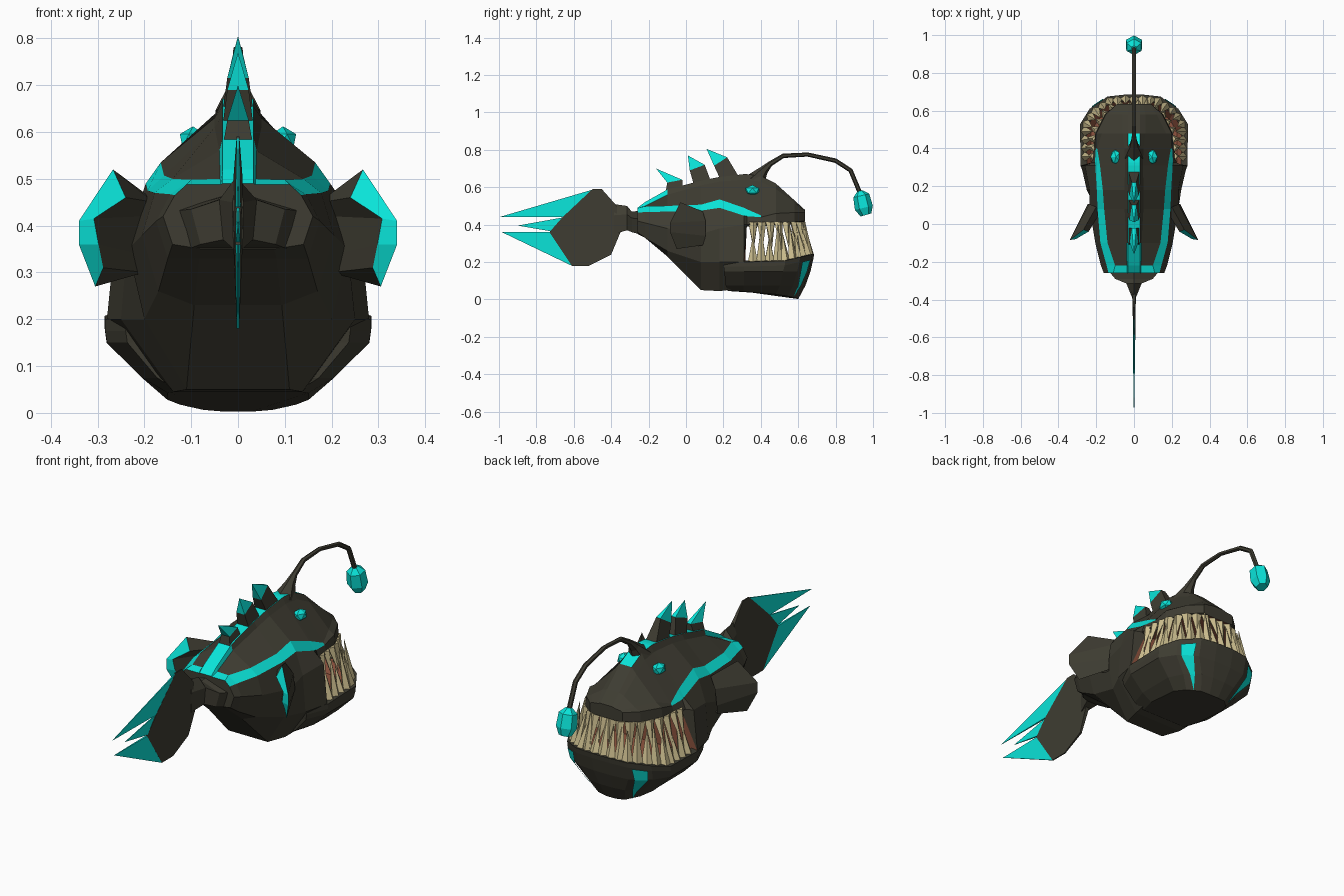
import bpy, bmesh, math, random
from mathutils import Vector

if "Cube" in bpy.data.objects:
    bpy.data.objects.remove(bpy.data.objects["Cube"])

random.seed(4)


def material(name, rgb):
    m = bpy.data.materials.new(name)
    m.diffuse_color = (*rgb, 1)
    m.use_nodes = True
    m.node_tree.nodes["Principled BSDF"].inputs["Base Color"].default_value = m.diffuse_color
    return m


DARK, TEAL, TOOTH, RED = 0, 1, 2, 3
MATS = [material("dark_skin", (0.049, 0.046, 0.032)),
        material("glow_teal", (0.003, 0.78, 0.70)),
        material("tooth_ivory", (0.60, 0.51, 0.27)),
        material("mouth_red", (0.28, 0.09, 0.05))]


def build(name, verts, faces, cols, mirror=False):
    """Make a flat-shaded object; cols is one colour or one per face."""
    if isinstance(cols, int):
        cols = [cols] * len(faces)
    verts, faces, cols = list(verts), list(faces), list(cols)
    if mirror:
        n = len(verts)
        verts += [(-v[0], v[1], v[2]) for v in verts]
        faces += [[i + n for i in reversed(f)] for f in faces]
        cols += cols
    me = bpy.data.meshes.new(name)
    me.from_pydata([tuple(v) for v in verts], [], faces)
    for m in MATS:
        me.materials.append(m)
    for p, c in zip(me.polygons, cols):
        p.material_index = c
    bm = bmesh.new()
    bm.from_mesh(me)
    bmesh.ops.recalc_face_normals(bm, faces=bm.faces)
    bm.to_mesh(me)
    bm.free()
    ob = bpy.data.objects.new(name, me)
    bpy.context.collection.objects.link(ob)
    return ob


def loft(name, rings, rule):
    """Join closed rings of equal length; rule(bay, strip) gives the colour."""
    n = len(rings[0])
    verts = [v for r in rings for v in r]
    faces, cols = [], []
    for b in range(len(rings) - 1):
        for s in range(n):
            t = (s + 1) % n
            faces.append([b * n + s, b * n + t, b * n + n + t, b * n + n + s])
            cols.append(rule(b, s))
    faces += [list(range(n)), list(range(len(verts) - n, len(verts)))]
    cols += [rule(-1, 0), rule(len(rings), 0)]
    return build(name, verts, faces, cols)


def tube(name, path, col, sides=6):
    """Tube in the middle plane through (y, z, radius) points."""
    rings = []
    for i, (y, z, r) in enumerate(path):
        a, b = path[max(i - 1, 0)], path[min(i + 1, len(path) - 1)]
        t = Vector((0, b[0] - a[0], b[1] - a[1])).normalized()
        n = Vector((0, -t.z, t.y))
        angles = [2 * math.pi * k / sides for k in range(sides)]
        rings.append([Vector((0, y, z)) + r * (math.cos(q) * n + Vector((math.sin(q), 0, 0)))
                      for q in angles])
    return loft(name, rings, lambda b, s: col)


# Body: y, ridge z, shoulder, stripe top, stripe bottom, side, lower side, belly z
stations = [
    (-.26, .49, .037, .488, .11, .488, .135, .465, .16, .42, .14, .36, .35),
    (-.22, .52, .038, .50, .10, .498, .145, .467, .175, .41, .15, .33, .33),
    (-.10, .588, .04, .56, .14, .50, .178, .47, .205, .38, .17, .26, .23),
    (.08, .635, .05, .61, .158, .507, .193, .475, .235, .35, .20, .20, .05),
    (.18, .655, .05, .63, .165, .535, .197, .49, .235, .38, .25, .20, .045),
    (.31, .67, .048, .64, .18, .49, .205, .448, .26, .40, .28, .20, .06),
    (.325, .67, .048, .64, .182, .483, .207, .445, .225, .40, .20, .39, .39),
    (.40, .66, .05, .63, .195, .45, .202, .44, .215, .40, .19, .39, .39),
    (.48, .62, .06, .59, .17, .48, .20, .46, .205, .405, .18, .40, .40),
    (.58, .53, .06, .52, .12, .48, .15, .465, .155, .415, .12, .405, .405),
    (.635, .48, .05, .475, .08, .472, .09, .465, .09, .42, .06, .415, .415)]
rings = []
for y, zt, *p, zb in stations:
    half = [(.033, zt)] + list(zip(p[::2], p[1::2])) + [(.55 * p[8], zb)]
    rings.append([(x, y, z) for x, z in half] + [(-x, y, z) for x, z in reversed(half)])


def body_colour(bay, strip):
    s = min(strip, 12 - strip)          # mirrored strip, -1 is the ridge
    if bay in (-1, 11):
        return DARK
    if s == -1:
        return TEAL if bay < 8 else DARK
    if bay == 0 and s < 3 or bay == 1 and s == 0 or s == 2 and bay < 7:
        return TEAL
    if bay >= 5 and s >= 5:
        return RED
    return DARK


loft("body", rings, body_colour)

# Tail stalk
stalk = []
for y, w, lo, hi in [(-.23, .15, .345, .475), (-.29, .10, .36, .47),
                     (-.315, .04, .37, .50), (-.385, .012, .35, .51)]:
    m = (lo + hi) / 2
    stalk.append([(0, y, hi), (w, y, m + .02), (w * .8, y, lo), (-w * .8, y, lo), (-w, y, m + .02)])
loft("tail_stalk", stalk, lambda b, s: DARK)


# Tail fin blade with three glowing points
def plate(name, outline, col, widths):
    n = len(outline)
    verts = [(sx * w, y, z) for sx in (1, -1) for (y, z), w in zip(outline, widths)]
    faces = [list(range(n)), list(range(2 * n - 1, n - 1, -1))]
    faces += [[i, (i + 1) % n, (i + 1) % n + n, i + n] for i in range(n)]
    return build(name, verts, faces, col)


plate("tail_blade", [(-.37, .50), (-.45, .59), (-.50, .59), (-.66, .44), (-.73, .36),
                     (-.61, .18), (-.52, .18), (-.40, .24), (-.35, .36), (-.37, .42)],
      DARK, [.01, .003, .003, .006, .005, .003, .003, .005, .01, .01])
for k, pts in enumerate([[(-.49, .59), (-1.0, .44), (-.655, .44)],
                         [(-.65, .44), (-.90, .395), (-.725, .365)],
                         [(-.725, .36), (-.985, .36), (-.61, .18)]]):
    plate(f"tail_point_{k + 1}", pts, TEAL, [.003, .001, .005] if k < 2 else [.005, .001, .003])

# Back spikes: rear base, front base, front mid, rear mid, tip
for k, (a, b, c, d, tip) in enumerate([
        [(-.11, .57), (-.02, .60), (-.02, .64), (-.10, .625), (-.16, .70)],
        [(.04, .62), (.13, .64), (.10, .72), (.02, .69), (.01, .77)],
        [(.18, .65), (.28, .66), (.22, .76), (.15, .715), (.11, .805)]]):
    verts = [(sx * w, *p) for p, w in ((a, .032), (b, .03), (c, .012), (d, .023)) for sx in (1, -1)]
    verts.append((0, *tip))
    faces = [[0, 2, 4, 6], [1, 7, 5, 3], [2, 3, 5, 4], [0, 6, 7, 1], [0, 1, 3, 2],
             [6, 4, 8], [5, 7, 8], [4, 5, 8], [7, 6, 8]]
    build(f"back_spike_{k + 1}", verts, faces, [DARK] * 5 + [TEAL] * 4)

# Side fins with glowing trailing edge
rim = [(.267, -.03, .52), (.34, -.085, .41), (.34, -.085, .36), (.305, -.05, .27)]
inner = [(.24, -.04, .46), (.308, -.08, .415), (.298, -.075, .36), (.288, -.04, .31)]
root = [(.20, .09, .47), (.235, .105, .42), (.245, .105, .34), (.235, .09, .29)]
base = [(.18, .06, .45), (.2, .06, .42), (.21, .06, .34), (.2, .06, .30)]
faces, cols = [], []
for r, c in ((0, DARK), (4, TEAL), (8, DARK)):
    for i in range(3):
        faces.append([r + i, r + i + 1, r + i + 5, r + i + 4])
        cols.append(c)
for i in (0, 3):
    faces.append([i, i + 4, i + 8, i + 12])
    cols.append(DARK)
build("side_fins", root + rim + inner + base, faces, cols, mirror=True)

# Lower jaw: stacked outlines shrinking towards the chin
lip = [(.24, .20), (.284, .31), (.285, .53), (.235, .61), (.14, .675), (.05, .685)]


def lip_z(y):
    return .195 + .24 * max(0, y - .5)


def outline(sx, sy, z=None, dz=0):
    half = [(x * sx, .3 + (y - .3) * sy) for x, y in lip]
    # underside rises gently towards the back and the sides
    half = [(x, y, lip_z(y) + dz if z is None else
             z + (.085 * max(0, .6 - y) + .7 * x * x if z < .05 else 0)) for x, y in half]
    return half + [(-x, y, q) for x, y, q in reversed(half)]


jaw = [outline(.80, .82, .18), outline(.88, .91, dz=.012), outline(1, 1, dz=.005),
       outline(1, .99, dz=-.02), outline(.985, .95, .15), outline(.72, .88, .075),
       outline(.53, .78, .002)]
loft("lower_jaw", jaw, lambda b, s: RED if b in (-1, 0) else DARK)

# Glowing marks on the chin
mark = []
for r, f0, f1 in ((3, .15, .8), (4, .2, .75), (5, .35, .62), (6, .5, .5)):
    a, b = Vector(jaw[r][3]), Vector(jaw[r][4])
    out = Vector((.004, .006, -.002))
    mark += [a.lerp(b, f0) + out, a.lerp(b, f1) + out]
build("chin_marks", mark[:7], [[0, 1, 3, 2], [2, 3, 5, 4], [4, 5, 6]], TEAL, mirror=True)


# Teeth: four-sided spikes spread evenly along a mirrored path
def walk(half, count):
    pts = [Vector(p) for p in half] + [Vector((-p[0], p[1])) for p in reversed(half)]
    total = sum((b - a).length for a, b in zip(pts, pts[1:]))
    for k in range(count):
        d = total * (k + .5) / count
        for a, b in zip(pts, pts[1:]):
            if d <= (b - a).length:
                yield a.lerp(b, d / (b - a).length), (b - a).normalized()
                break
            d -= (b - a).length


def teeth(name, half, count, width, base_z, height, lean):
    verts, faces = [], []
    for k, (p, t) in enumerate(walk(half, count)):
        n = Vector((t.y, -t.x))
        if n.dot(p - Vector((0, .4))) < 0:
            n = -n
        z = base_z(p.y)
        h = height * (1 if k % 2 else .75) * random.uniform(.9, 1.1)
        i = len(verts)
        for q in (p + t * width, p + n * width * .7, p - t * width, p - n * width):
            verts.append((q.x, q.y, z))
        q = p + n * lean * random.uniform(.6, 1.2)
        verts.append((q.x, q.y, z + h))
        faces += [[i + j, i + (j + 1) % 4, i + 4] for j in range(4)] + [[i + 3, i + 2, i + 1, i]]
    build(name, verts, faces, TOOTH)


teeth("lower_teeth", [(.262, .335)] + [(x * .93, .3 + (y - .3) * .95) for x, y in lip[2:]],
      23, .027, lambda y: lip_z(y) + .002, .20, -.045)
teeth("upper_teeth", [(.215, .335), (.20, .48), (.15, .575), (.085, .62)], 18, .025,
      lambda y: .415, -.17, .045)

# Eyes
bm = bmesh.new()
bmesh.ops.create_icosphere(bm, subdivisions=1, radius=.042)
eye_verts = [(v.co.x * .75 + .096, v.co.y + .355, v.co.z * .72 + .582) for v in bm.verts]
eye_faces = [[v.index for v in f.verts] for f in bm.faces]
bm.free()
build("eyes", eye_verts, eye_faces, TEAL, mirror=True)

# Lure stalk and glowing lure
tube("lure_stalk", [(.37, .63, .055), (.415, .69, .025), (.45, .725, .014), (.52, .768, .012),
                    (.65, .775, .011), (.80, .742, .012), (.88, .69, .012), (.93, .57, .012)], DARK)
tube("lure", [(.93, .58, .015), (.937, .555, .044), (.951, .49, .049), (.962, .452, .03)], TEAL)
